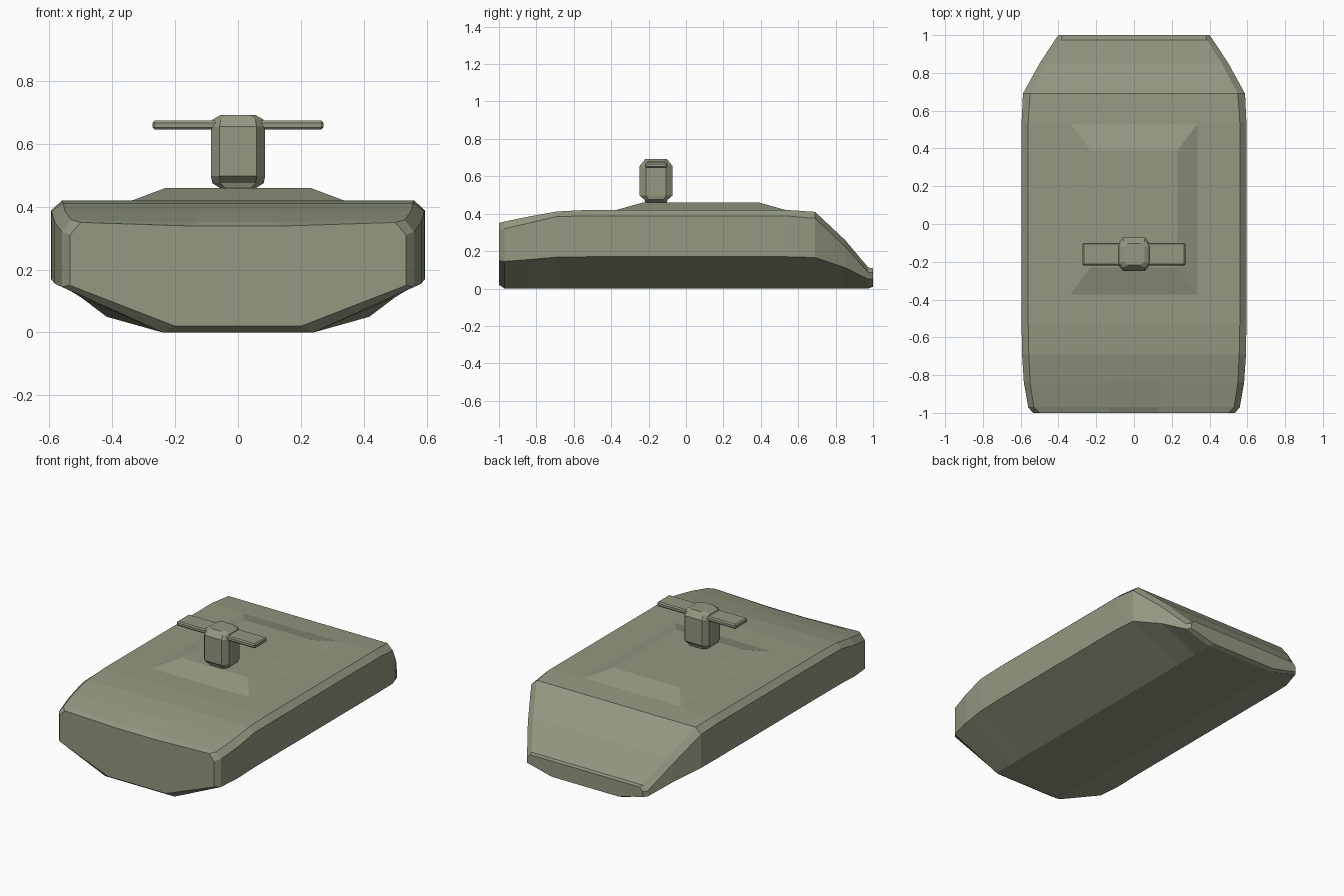
import bpy, bmesh


def loft(name, rings):
    """Skin a stack of equal-length closed rings and cap both ends."""
    bm = bmesh.new()
    loops = [[bm.verts.new(p) for p in ring] for ring in rings]
    n = len(loops[0])
    for a, b in zip(loops, loops[1:]):
        for i in range(n):
            j = (i + 1) % n
            bm.faces.new((a[i], a[j], b[j], b[i]))
    bm.faces.new(loops[0])
    bm.faces.new(loops[-1])
    bmesh.ops.recalc_face_normals(bm, faces=bm.faces)
    me = bpy.data.meshes.new(name)
    bm.to_mesh(me)
    bm.free()
    ob = bpy.data.objects.new(name, me)
    bpy.context.collection.objects.link(ob)
    mat = me.materials.append(paint)
    return ob


paint = bpy.data.materials.new("olive_paint")
paint.diffuse_color = (0.29, 0.32, 0.22, 1)

# Hull stations: y, keel half width, keel z, chine x, chine z,
# side top z, deck edge x, deck edge z, deck centre z
stations = [
    (-1.00, 0.20, 0.020, 0.535, 0.150, 0.310, 0.500, 0.350, 0.338),
    (-0.97, 0.24, 0.000, 0.560, 0.145, 0.320, 0.530, 0.358, 0.352),
    (-0.84, 0.24, 0.000, 0.583, 0.155, 0.350, 0.550, 0.385, 0.385),
    (-0.69, 0.24, 0.000, 0.593, 0.168, 0.385, 0.557, 0.412, 0.412),
    (-0.53, 0.24, 0.000, 0.595, 0.170, 0.388, 0.560, 0.420, 0.420),
    (0.54, 0.24, 0.000, 0.595, 0.170, 0.388, 0.560, 0.420, 0.420),
    (0.69, 0.24, 0.000, 0.588, 0.166, 0.375, 0.550, 0.410, 0.410),
    (0.85, 0.24, 0.000, 0.500, 0.112, 0.225, 0.465, 0.260, 0.260),
    (0.975, 0.24, 0.000, 0.418, 0.050, 0.085, 0.385, 0.112, 0.112),
    (1.00, 0.23, 0.010, 0.400, 0.052, 0.085, 0.380, 0.108, 0.108),
]
rings = []
for y, kw, kz, cx, cz, sz, dx, dz, mz in stations:
    half = [(kw, kz), (cx, cz), (cx, sz), (dx, dz), (0.13, mz)]
    outline = half + [(-x, z) for x, z in reversed(half)]
    rings.append([(x, y, z) for x, z in outline])
loft("hull", rings)


def rect(x, y0, y1, z):
    return [(-x, y0, z), (x, y0, z), (x, y1, z), (-x, y1, z)]


# Raised deck hatch with sloping sides
loft("deck_hatch", [rect(0.35, -0.39, 0.55, 0.415),
                    rect(0.23, -0.23, 0.39, 0.46)])


def octagon(x, y, cx, cy, z, yc=-0.16):
    quarter = [(x, y - cy), (x - cx, y)]
    half = quarter + [(-a, b) for a, b in reversed(quarter)]
    return [(a, yc + b, z) for a, b in half + [(-a, -b) for a, b in half]]


# Sensor mast, chamfered at both ends
loft("mast", [octagon(0.05, 0.055, 0.015, 0.015, 0.455),
              octagon(0.082, 0.062, 0.025, 0.02, 0.475),
              octagon(0.086, 0.088, 0.027, 0.035, 0.497),
              octagon(0.086, 0.088, 0.027, 0.035, 0.655),
              octagon(0.080, 0.070, 0.025, 0.025, 0.678),
              octagon(0.055, 0.058, 0.02, 0.02, 0.692)])

# Cross bar with softened edges
bar = loft("cross_bar", [rect(0.272, -0.22, -0.10, 0.645),
                         rect(0.272, -0.22, -0.10, 0.674)])
bev = bar.modifiers.new("bevel", 'BEVEL')
bev.width = 0.007
bev.segments = 1
